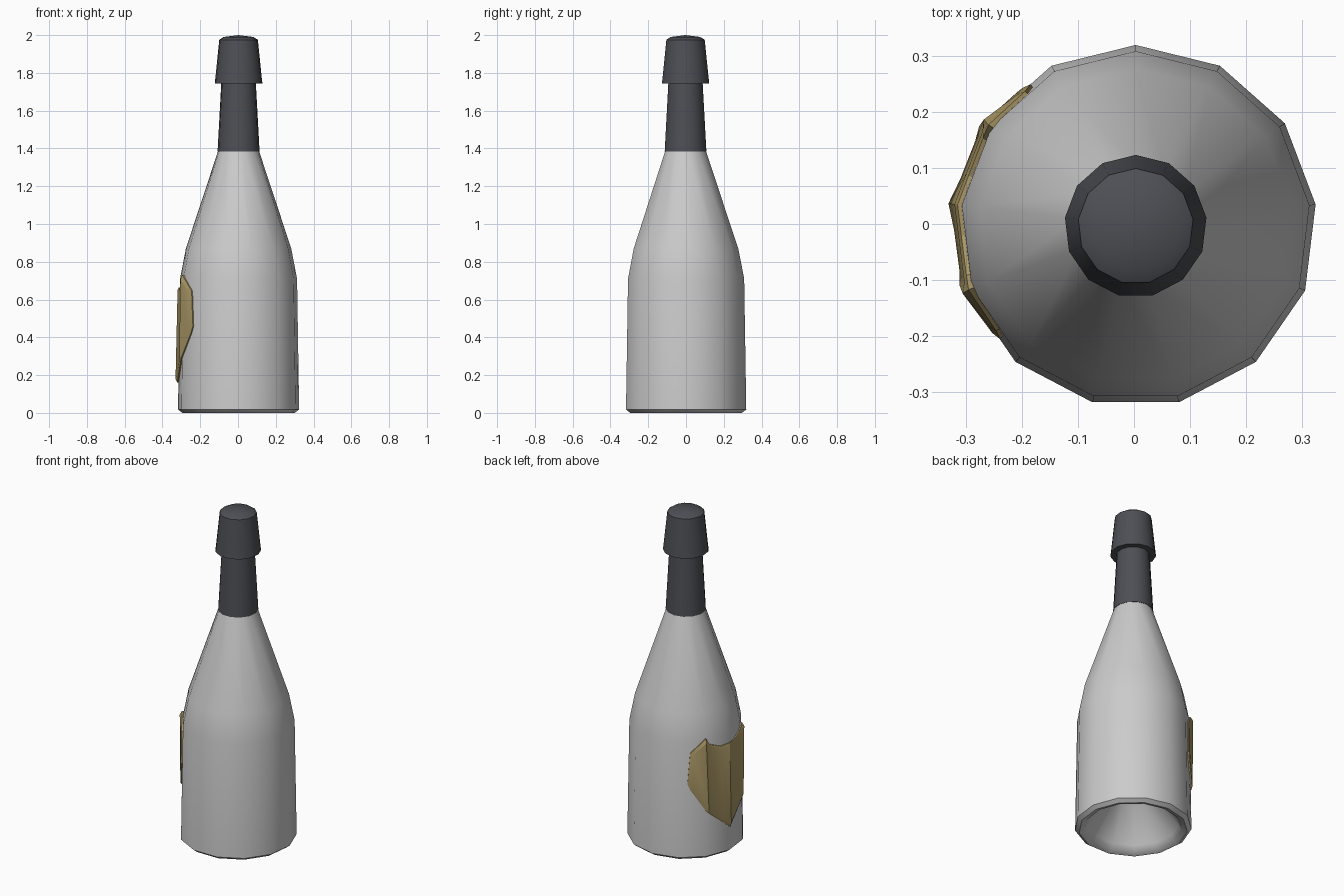
import bpy, bmesh, math

if "Cube" in bpy.data.objects:
    bpy.data.objects.remove(bpy.data.objects["Cube"])

N = 13                      # sides of the low-poly bottle
CX, CY = 0.003, -0.004      # axis of the bottle


def material(name, rgb):
    m = bpy.data.materials.new(name)
    m.diffuse_color = (*rgb, 1)
    m.use_nodes = True
    m.node_tree.nodes["Principled BSDF"].inputs["Base Color"].default_value = m.diffuse_color
    return m


def finish(bm, name, mat=None, angle=40):
    bmesh.ops.recalc_face_normals(bm, faces=bm.faces)
    me = bpy.data.meshes.new(name)
    bm.to_mesh(me)
    bm.free()
    ob = bpy.data.objects.new(name, me)
    bpy.context.collection.objects.link(ob)
    ob.location = (CX, CY, 0)
    if mat:
        me.materials.append(mat)
    bpy.ops.object.select_all(action='DESELECT')
    ob.select_set(True)
    bpy.context.view_layer.objects.active = ob
    bpy.ops.object.shade_smooth_by_angle(angle=math.radians(angle))
    return ob


def lathe(name, profile, mat=None, angle=40):
    """Turn an (r, z) profile into an N-sided body with a corner on +y."""
    bm = bmesh.new()
    rings = []
    for r, z in profile:
        count = 1 if r == 0 else N
        rings.append([bm.verts.new((r * math.sin(2 * math.pi * k / N),
                                    r * math.cos(2 * math.pi * k / N), z))
                      for k in range(count)])
    for a, b in zip(rings, rings[1:]):
        for k in range(N):
            j = (k + 1) % N
            loop = [a[k % len(a)], a[j % len(a)], b[j % len(b)], b[k % len(b)]]
            bm.faces.new(list(dict.fromkeys(loop)))
    return finish(bm, name, mat, angle)


foil = material("foil", (0.075, 0.078, 0.09))
gold = material("gold", (0.40, 0.31, 0.13))

# Glass body with a hollow punt underneath
lathe("bottle_body", [(0, 0.30), (0.13, 0.22), (0.25, 0.04), (0.27, 0.01),
                      (0.30, 0.0), (0.323, 0.018), (0.312, 0.71),
                      (0.281, 0.87), (0.108, 1.39), (0, 1.39)])

# Foil on the neck and the cap over the cork
lathe("neck_foil", [(0, 1.385), (0.112, 1.385), (0.092, 1.75), (0, 1.75)], foil)
lathe("cap", [(0, 1.745), (0.09, 1.745), (0.127, 1.745), (0.124, 1.77),
              (0.103, 1.975), (0.08, 1.99), (0, 2.0)], foil)


# Shield label wrapped over the facets of the left side
STEP = 2 * math.pi / N
CENTRE = math.pi / 2 + 10 * STEP - 2 * math.pi


def corner(k, r):
    a = math.pi / 2 + (3 + k) * STEP   # k = 0 is the corner under the shield's middle
    return r * math.cos(a), r * math.sin(a)


def on_bottle(u, z, lift):
    """Point on the faceted wall, u facets away from the shield's middle."""
    r = 0.323 - 0.011 * z / 0.71 + lift
    k = math.floor(u)
    f = u - k
    (x0, y0), (x1, y1) = corner(k, r), corner(k + 1, r)
    return x0 + (x1 - x0) * f, y0 + (y1 - y0) * f, z


half = [(0, 0.665, 0.16), (0.36, 0.66, 0.205), (0.83, 0.69, 0.265),
        (1, 0.73, 0.29), (1.58, 0.645, 0.425), (1.68, 0.46, 0.46)]
columns = [(-u, t, b) for u, t, b in half[:0:-1]] + half
bm = bmesh.new()
pairs = []
for u, top, bottom in columns:
    vt = bm.verts.new(on_bottle(u, top, 0.007))
    vb = vt if top == bottom else bm.verts.new(on_bottle(u, bottom, 0.007))
    pairs.append((vt, vb))
for (t0, b0), (t1, b1) in zip(pairs, pairs[1:]):
    bm.faces.new(list(dict.fromkeys([t0, b0, b1, t1])))
for f in bm.faces:                      # face outwards
    c = f.calc_center_median()
    f.normal_update()
    if f.normal.x * c.x + f.normal.y * c.y < 0:
        f.normal_flip()
rim = [e for e in bm.edges if e.is_boundary]
side = bmesh.ops.extrude_edge_only(bm, edges=rim)["geom"]
for v in side:
    if isinstance(v, bmesh.types.BMVert):
        v.co.x *= 0.965
        v.co.y *= 0.965
front = [f for f in bm.faces if not any(e.is_boundary for e in f.edges)]
bmesh.ops.inset_region(bm, faces=front, thickness=0.016, depth=0.005,
                       use_even_offset=True)
finish(bm, "shield_label", gold, 25)
